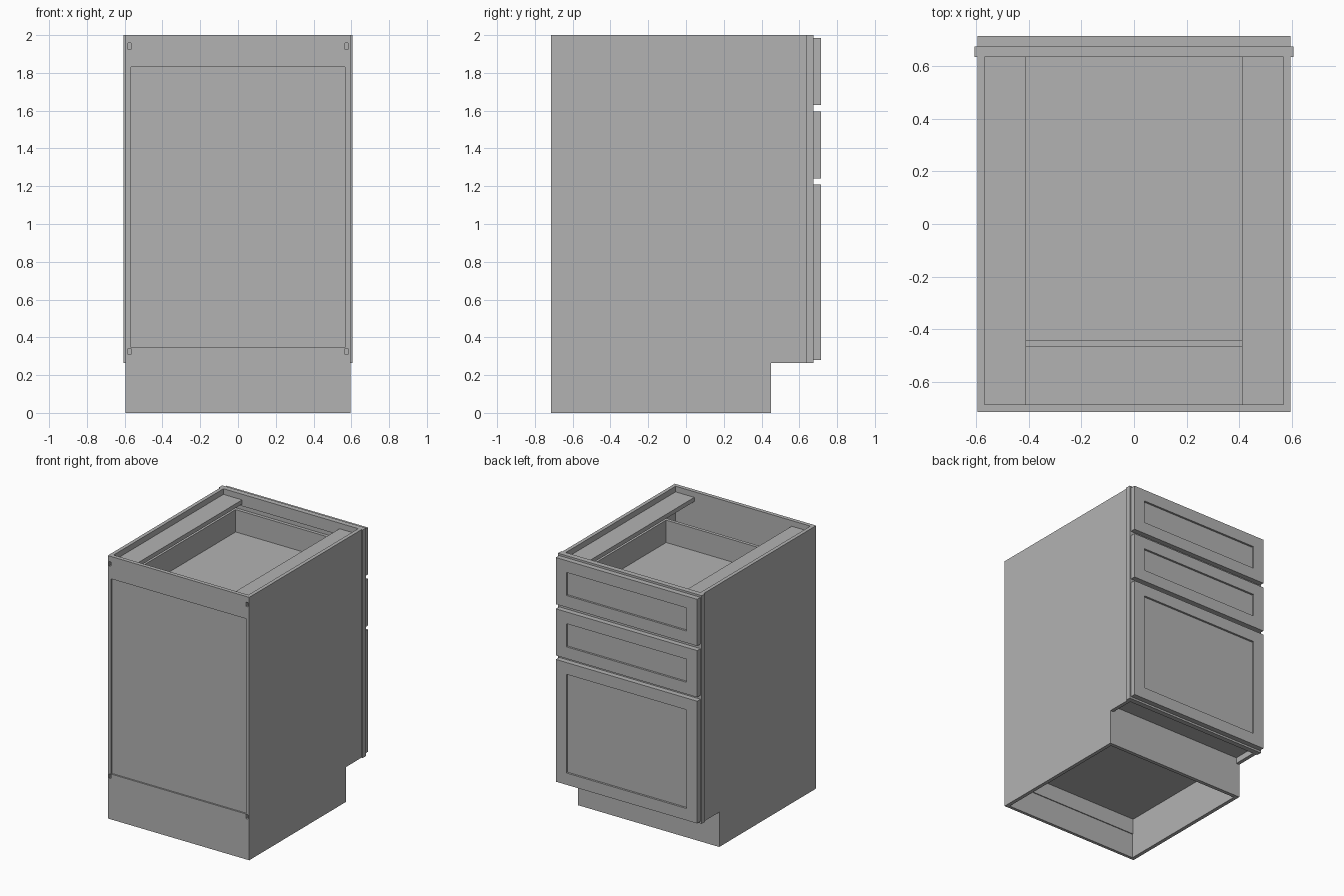
import bpy
import bmesh

if "Cube" in bpy.data.objects:
    bpy.data.objects.remove(bpy.data.objects["Cube"])

paint = bpy.data.materials.new("cabinet_grey")
paint.use_nodes = True
GREY = (0.45, 0.45, 0.45, 1)
paint.diffuse_color = GREY
paint.node_tree.nodes["Principled BSDF"].inputs["Base Color"].default_value = GREY


def finish(name, bm):
    bmesh.ops.recalc_face_normals(bm, faces=bm.faces)
    mesh = bpy.data.meshes.new(name)
    bm.to_mesh(mesh)
    bm.free()
    mesh.materials.append(paint)
    obj = bpy.data.objects.new(name, mesh)
    bpy.context.scene.collection.objects.link(obj)
    return obj


def prism(name, outline, x0, x1):
    """Extrude a (y, z) outline from x0 to x1."""
    bm = bmesh.new()
    face = bm.faces.new([bm.verts.new((x0, y, z)) for y, z in outline])
    grown = bmesh.ops.extrude_face_region(bm, geom=[face])["geom"]
    moved = [v for v in grown if isinstance(v, bmesh.types.BMVert)]
    bmesh.ops.translate(bm, verts=moved, vec=(x1 - x0, 0, 0))
    return finish(name, bm)


def box(name, x, y, z):
    outline = [(y[0], z[0]), (y[1], z[0]), (y[1], z[1]), (y[0], z[1])]
    return prism(name, outline, x[0], x[1])


# Main dimensions
OUT, IN = 0.595, 0.567          # side panel faces
BACK, CARCASS, FRAME, FRONT = -0.715, 0.635, 0.675, 0.715
INNER_BACK = -0.685
KICK_Y, KICK_Z = 0.45, 0.265
SHELF, STRIP = (0.31, 0.342), (1.925, 1.957)
DADO = 0.583

# Grooves that hold the bottom panel and the top strips
cutters = []
for label, z in (("bottom", SHELF), ("top", STRIP)):
    cutter = box(label + "_groove_cutter", (-DADO, DADO), (BACK - 0.1, CARCASS + 0.1), z)
    cutter.hide_render = True
    cutter.hide_viewport = True
    cutters.append(cutter)

# Side panels, top strips and face frame stiles
for side, s in (("left", 1), ("right", -1)):
    panel = prism(side + "_side_panel",
                  [(BACK, 0), (KICK_Y, 0), (KICK_Y, KICK_Z), (CARCASS, KICK_Z),
                   (CARCASS, 2), (BACK, 2)], s * IN, s * OUT)
    for cutter in cutters:
        mod = panel.modifiers.new("groove", "BOOLEAN")
        mod.operation = "DIFFERENCE"
        mod.solver = "EXACT"
        mod.object = cutter
    box(side + "_top_strip", (s * 0.41, s * DADO), (INNER_BACK, CARCASS), STRIP)
    box(side + "_stile", (s * 0.505, s * 0.605), (CARCASS, FRAME), (KICK_Z, 2))

# Face frame rails
for name, z in (("top_rail", (1.91, 2)), ("upper_middle_rail", (1.57, 1.65)),
                ("lower_middle_rail", (1.18, 1.26)), ("bottom_rail", (KICK_Z, 0.345))):
    box(name, (-0.505, 0.505), (CARCASS, FRAME), z)

# Bottom, toe kick and back
box("bottom_panel", (-DADO, DADO), (INNER_BACK, CARCASS), SHELF)
box("toe_kick", (-IN, IN), (KICK_Y - 0.028, KICK_Y), (0, SHELF[0]))
box("back_panel", (-IN, IN), (-0.703, INNER_BACK), (0.19, 1.9))
box("back_top_rail", (-IN, IN), (BACK, INNER_BACK), (1.83, 2))
box("back_bottom_rail", (-IN, IN), (BACK, -0.692), (0, 0.345))


def drawer_front(name, z0, z1):
    """Slab with a recessed centre panel on its +y face."""
    obj = box(name, (-OUT, OUT), (FRAME, FRONT), (z0, z1))
    bm = bmesh.new()
    bm.from_mesh(obj.data)
    face = max(bm.faces, key=lambda f: f.calc_center_median().y)
    bmesh.ops.inset_region(bm, faces=[face], thickness=0.127)
    rim = bmesh.ops.extrude_face_region(bm, geom=[face])["geom"]
    bmesh.ops.delete(bm, geom=[face], context="FACES_ONLY")
    bmesh.ops.translate(bm, verts=[v for v in rim if isinstance(v, bmesh.types.BMVert)],
                        vec=(0, -0.015, 0))
    bmesh.ops.recalc_face_normals(bm, faces=bm.faces)
    bm.to_mesh(obj.data)
    bm.free()


def drawer_box(name, z0, z1):
    """Open tray behind a drawer front."""
    half, wall, rear = 0.5, 0.025, -0.465
    for side, s in (("left", 1), ("right", -1)):
        box(f"{name}_{side}_wall", (s * (half - wall), s * half), (rear, FRAME), (z0, z1))
    inside = (wall - half, half - wall)
    box(name + "_back_wall", inside, (rear, rear + wall), (z0, z1))
    box(name + "_front_wall", inside, (FRAME - wall, FRAME), (z0, z1))
    box(name + "_floor", inside, (rear + wall, FRAME - wall), (z0 + 0.01, z0 + 0.03))


# Drawers
for name, z0, z1, tray_top in (("top_drawer", 1.63, 1.985, 1.86),
                               ("middle_drawer", 1.24, 1.595, 1.47),
                               ("bottom_drawer", 0.28, 1.21, 0.95)):
    drawer_front(name + "_front", z0, z1)
    drawer_box(name, max(z0 + 0.03, 0.4), tray_top)
